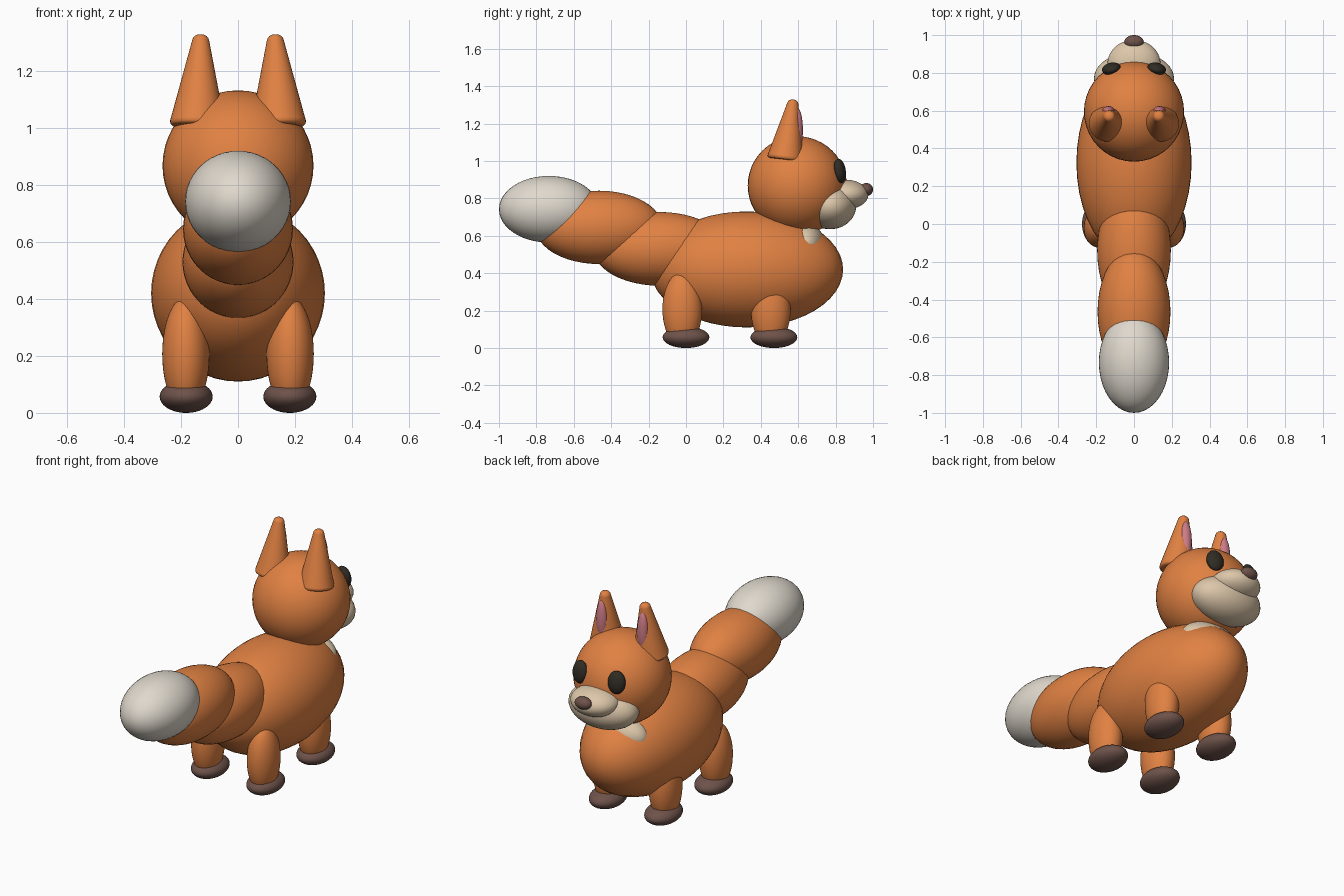
import bpy
import math
from mathutils import Vector

cube = bpy.data.objects.get("Cube")
if cube:
    bpy.data.objects.remove(cube, do_unlink=True)


def make_material(name, rgb):
    mat = bpy.data.materials.new(name)
    mat.use_nodes = True
    colour = (*rgb, 1.0)
    mat.diffuse_color = colour
    bsdf = mat.node_tree.nodes["Principled BSDF"]
    bsdf.inputs["Base Color"].default_value = colour
    bsdf.inputs["Roughness"].default_value = 0.8
    return mat


ORANGE = make_material("orange fur", (0.75, 0.22, 0.055))
WHITE = make_material("tail white", (0.74, 0.69, 0.61))
CREAM = make_material("cream fur", (0.72, 0.57, 0.40))
BROWN = make_material("dark brown", (0.155, 0.085, 0.068))
BLACK = make_material("eye black", (0.03, 0.025, 0.018))
PINK = make_material("inner ear pink", (0.62, 0.20, 0.24))


def finish(obj, name, mat):
    obj.name = name
    obj.data.name = name
    obj.data.materials.append(mat)
    bpy.ops.object.shade_smooth_by_angle(angle=math.radians(40))
    return obj


def ellipsoid(name, mat, centre, radii, turn=(0, 0, 0)):
    bpy.ops.mesh.primitive_uv_sphere_add(
        segments=40, ring_count=24, radius=1, location=centre,
        rotation=[math.radians(a) for a in turn])
    obj = bpy.context.object
    obj.scale = radii
    return finish(obj, name, mat)


def rounded_cone(name, mat, base, tip, r_base, r_tip):
    base, tip = Vector(base), Vector(tip)
    axis = tip - base
    bpy.ops.mesh.primitive_cone_add(
        vertices=40, radius1=r_base, radius2=r_tip, depth=axis.length,
        location=(base + tip) / 2,
        rotation=axis.to_track_quat("Z", "Y").to_euler())
    obj = bpy.context.object
    bevel = obj.modifiers.new("rounded rims", "BEVEL")
    bevel.width = 0.019
    bevel.segments = 4
    bevel.limit_method = "ANGLE"
    bevel.angle_limit = math.radians(30)
    return finish(obj, name, mat)


# Body, chest patch and head
ellipsoid("body", ORANGE, (0, 0.325, 0.42), (0.305, 0.515, 0.31))
ellipsoid("chest_patch", CREAM, (0, 0.64, 0.557), (0.19, 0.10, 0.11))
ellipsoid("head", ORANGE, (0, 0.595, 0.868), (0.265, 0.265, 0.264))

# Muzzle and nose
ellipsoid("cheeks", CREAM, (0, 0.77, 0.76), (0.212, 0.14, 0.125))
ellipsoid("snout", CREAM, (0, 0.85, 0.82), (0.14, 0.125, 0.08))
ellipsoid("nose", BROWN, (0, 0.964, 0.847), (0.051, 0.036, 0.035))

# Tail, from the body outwards
ellipsoid("tail_base", ORANGE, (0, -0.14, 0.53), (0.195, 0.355, 0.197))
ellipsoid("tail_middle", ORANGE, (0, -0.465, 0.645), (0.193, 0.34, 0.196))
ellipsoid("tail_tip", WHITE, (0, -0.733, 0.742), (0.186, 0.267, 0.178))

# Paired parts
for side, s in (("left", 1), ("right", -1)):
    for end, leg_y, foot_y in (("rear", -0.02, 0.0), ("fore", 0.453, 0.47)):
        ellipsoid(f"{end}_leg_{side}", ORANGE, (s * 0.183, leg_y, 0.207),
                  (0.083, 0.106, 0.2))
        ellipsoid(f"{end}_foot_{side}", BROWN, (s * 0.182, foot_y, 0.057),
                  (0.093, 0.125, 0.057))
    ellipsoid(f"eye_{side}", BLACK, (s * 0.12, 0.822, 0.947),
              (0.05, 0.031, 0.065), (8, 0, -s * 13))
    rounded_cone(f"ear_{side}", ORANGE, (s * 0.143, 0.53, 1.005),
                 (s * 0.13, 0.574, 1.328), 0.1, 0.025)
    ellipsoid(f"inner_ear_{side}", PINK, (s * 0.135, 0.594, 1.165),
              (0.034, 0.031, 0.12))
